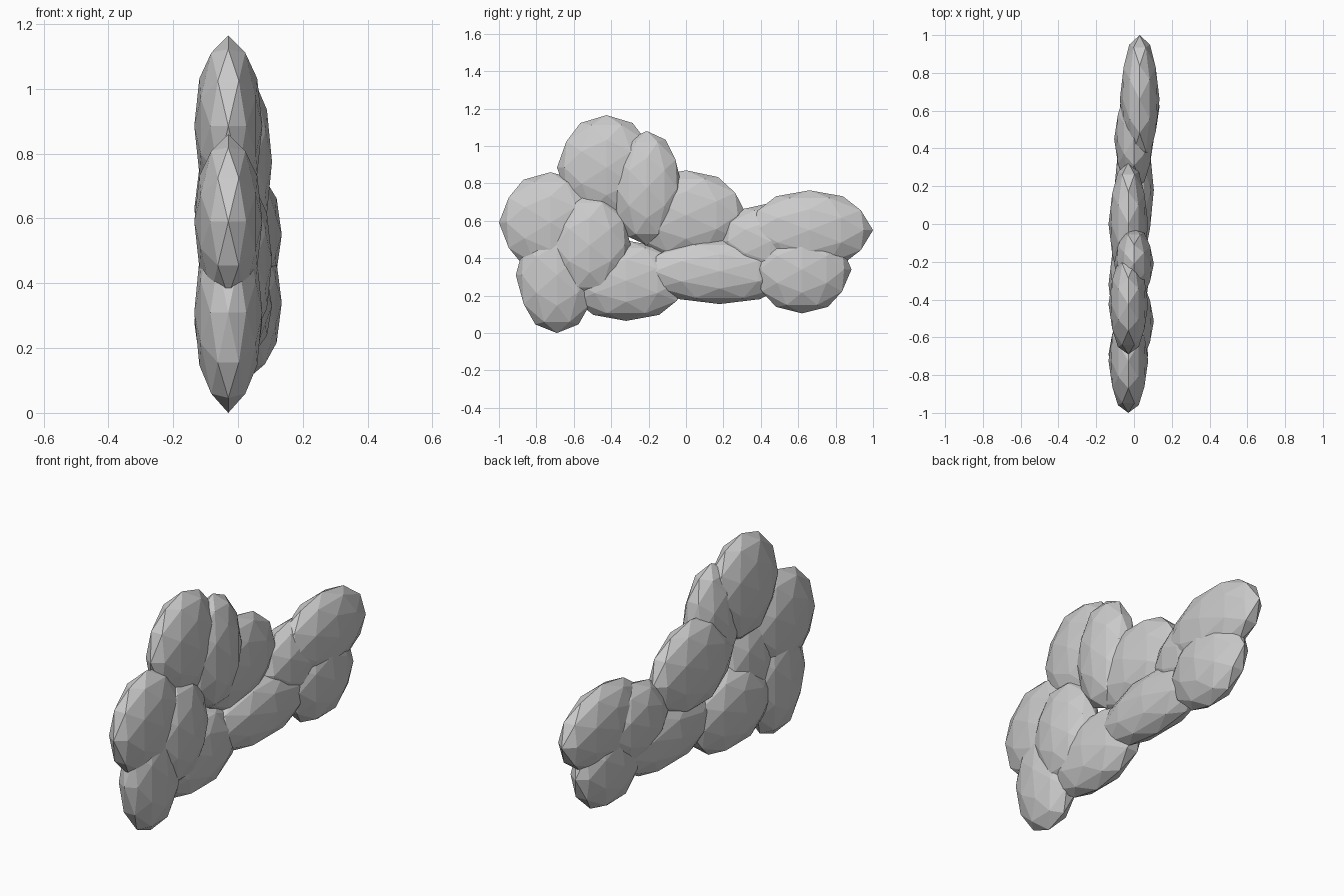
import bpy, bmesh
from mathutils import Vector

if "Cube" in bpy.data.objects:
    bpy.data.objects.remove(bpy.data.objects["Cube"])

# Low-poly ball: 12 icosahedron corners plus edge midpoints, one corner pair along each axis
P = (1 + 5 ** 0.5) / 2
corners = []
for s in (1, -1):
    for t in (P, -P):
        corners += [Vector((s, t, 0)), Vector((0, s, t)), Vector((t, 0, s))]
ball = [c.normalized() for c in corners]
for i, a in enumerate(corners):
    for b in corners[:i]:
        if (a - b).length < 2.01:
            ball.append((a + b).normalized())


def puff(name, centre, radii):
    bm = bmesh.new()
    for v in ball:
        bm.verts.new([c + r * k for c, r, k in zip(centre, radii, v)])
    bmesh.ops.convex_hull(bm, input=bm.verts)
    bmesh.ops.recalc_face_normals(bm, faces=bm.faces)
    me = bpy.data.meshes.new(name)
    bm.to_mesh(me)
    bm.free()
    bpy.context.collection.objects.link(bpy.data.objects.new(name, me))


# Flattened foliage puffs: x, y, z centre, then y and z radius
RX = 0.105
puffs = {
    "puff_top": (-.03, -.425, .885, .265, .28),
    "puff_upper_middle": (0, -.21, .775, .19, .305),
    "puff_shoulder": (-.03, 0, .63, .325, .24),
    "puff_front": (-.03, -.725, .59, .275, .27),
    "puff_front_low": (-.03, -.69, .31, .22, .31),
    "puff_heart": (0, -.515, .47, .22, .28),
    "puff_middle_low": (-.03, -.32, .28, .335, .215),
    "puff_long_low": (0, .18, .33, .41, .175),
    "puff_rear_inner": (0, .45, .49, .265, .205),
    "puff_rear_top": (.03, .66, .55, .34, .213),
    "puff_rear_low": (.03, .62, .34, .265, .235),
}
for name, (x, y, z, ry, rz) in puffs.items():
    puff(name, (x, y, z), (RX, ry, rz))
